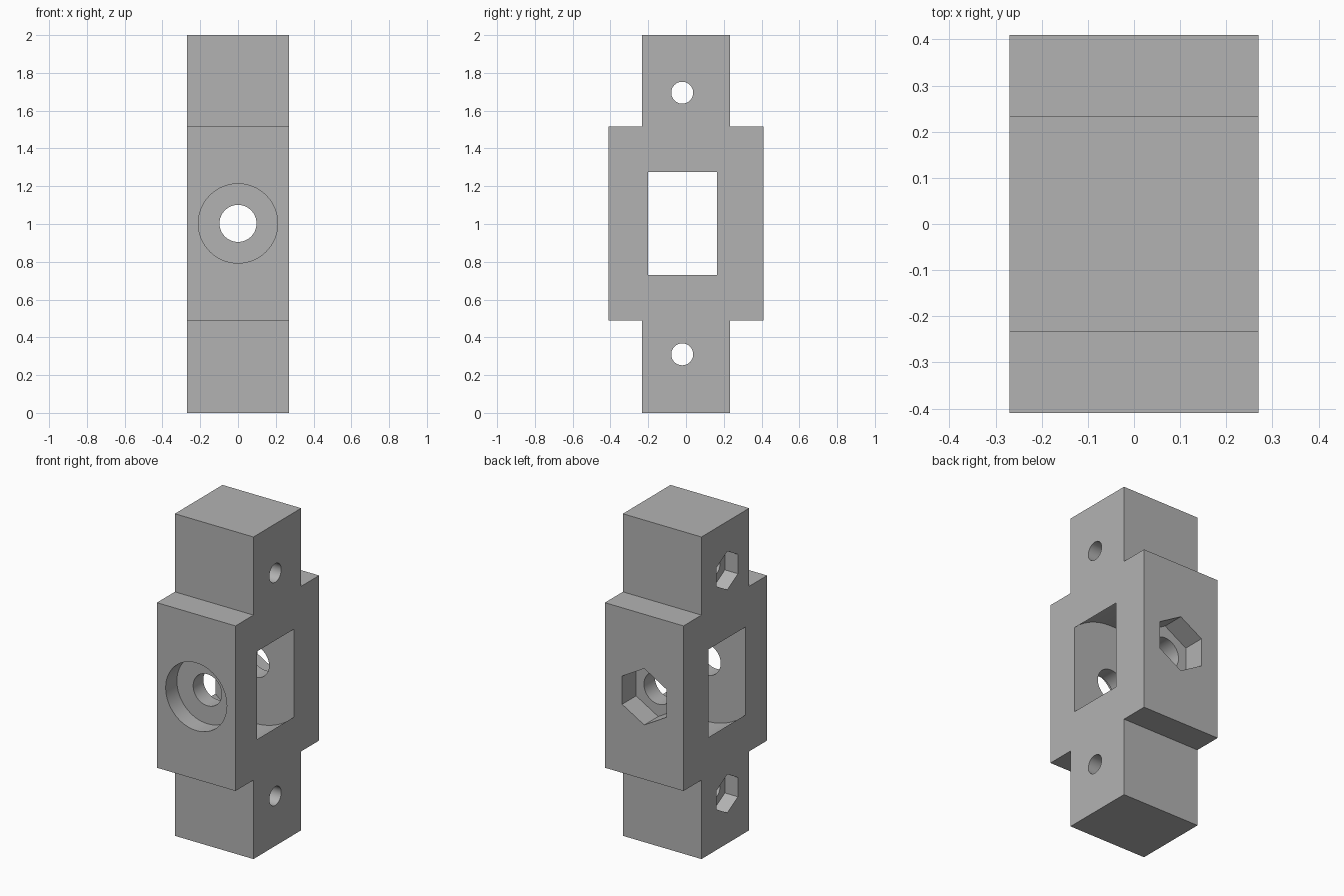
import bpy
import bmesh
from math import sin, cos, tau
from mathutils import Vector

cube = bpy.data.objects.get("Cube")
if cube:
    bpy.data.objects.remove(cube, do_unlink=True)

grey = bpy.data.materials.new("plain grey")
grey.use_nodes = True
colour = (0.45, 0.45, 0.45, 1)
grey.diffuse_color = colour
grey.node_tree.nodes["Principled BSDF"].inputs["Base Color"].default_value = colour


def prism(name, points, axis, start, end):
    """Extrude a flat (across, z) outline along the x or y axis."""
    def place(a, z, t):
        return Vector((t, a, z)) if axis == "x" else Vector((a, t, z))
    bm = bmesh.new()
    face = bm.faces.new([bm.verts.new(place(a, z, start)) for a, z in points])
    extruded = bmesh.ops.extrude_face_region(bm, geom=[face])["geom"]
    moved = [v for v in extruded if isinstance(v, bmesh.types.BMVert)]
    bmesh.ops.translate(bm, verts=moved, vec=place(0, 0, end - start))
    bmesh.ops.recalc_face_normals(bm, faces=bm.faces)
    mesh = bpy.data.meshes.new(name)
    bm.to_mesh(mesh)
    bm.free()
    mesh.materials.append(grey)
    obj = bpy.data.objects.new(name, mesh)
    bpy.context.collection.objects.link(obj)
    return obj


def ring(radius, across, z, sides=64):
    """Regular polygon with one corner pointing up."""
    return [(across + radius * sin(tau * i / sides), z + radius * cos(tau * i / sides))
            for i in range(sides)]


# Block: wide middle with narrower ends
W, NECK, DEPTH = 0.27, 0.234, 0.41
LOW, HIGH, MID = 0.49, 1.515, 1.003
half = [(NECK, 0), (NECK, LOW), (DEPTH, LOW), (DEPTH, HIGH), (NECK, HIGH), (NECK, 2)]
outline = half + [(-y, z) for y, z in reversed(half)]
block = prism("mounting_block", outline, "x", -W, W)

# Central disc cavity, open on both sides
cutters = [
    prism("disc_cavity", ring(0.384, 0, MID, 128), "y", -0.2, 0.165),
    # Axle hole, front counterbore and rear nut pocket
    prism("axle_hole", ring(0.098, 0, MID), "y", -0.6, 0.6),
    prism("front_counterbore", ring(0.21, 0, MID), "y", -0.6, -DEPTH + 0.11),
    prism("rear_nut_pocket", ring(0.175, 0, MID, 6), "y", DEPTH - 0.137, 0.6),
]

# Cross holes with nut pockets at both ends
for end, z in (("lower", 0.31), ("upper", 1.695)):
    cutters.append(prism(end + "_bolt_hole", ring(0.058, -0.02, z), "x", -0.5, 0.5))
    cutters.append(prism(end + "_nut_pocket", ring(0.12, -0.02, z, 6), "x", -0.5, -W + 0.09))

# Cut everything out of the block
bpy.context.view_layer.objects.active = block
block.select_set(True)
for cutter in cutters:
    cutter.hide_render = True
    mod = block.modifiers.new(cutter.name, "BOOLEAN")
    mod.operation = "DIFFERENCE"
    mod.solver = "EXACT"
    mod.object = cutter
    bpy.ops.object.modifier_apply(modifier=mod.name)
for cutter in cutters:
    bpy.data.objects.remove(cutter, do_unlink=True)

bpy.ops.object.shade_smooth_by_angle(angle=0.5)
